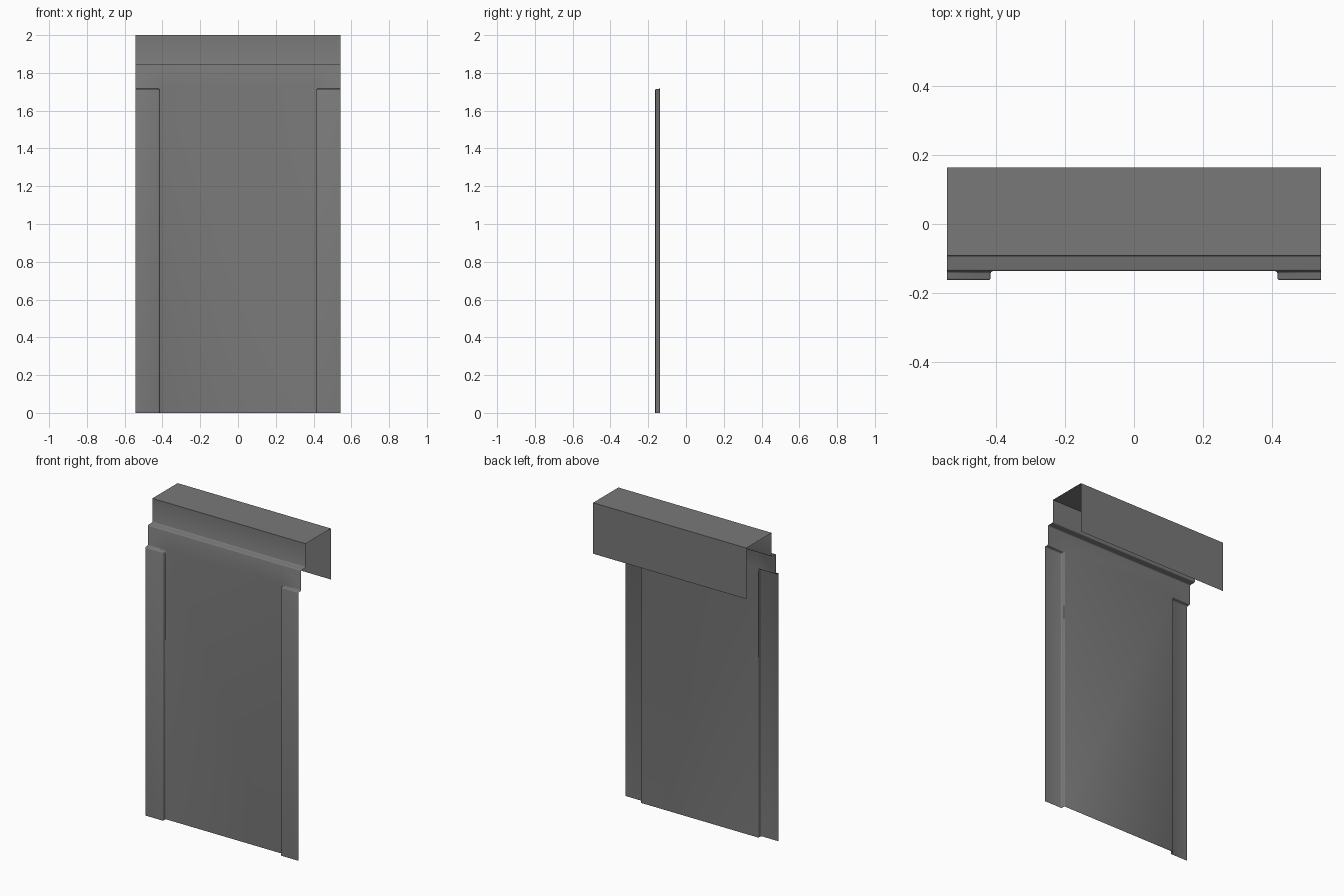
import bpy, bmesh, math

if "Cube" in bpy.data.objects:
    bpy.data.objects.remove(bpy.data.objects["Cube"])

W, XI = 0.542, 0.416            # half width, inner edge of side strips
YB, YT, YP, YF = 0.164, -0.091, -0.137, -0.163   # back, hood front, panel, strip front
ZTOP, ZBACK, ZLEDGE, ZSTRIP = 2.0, 1.674, 1.847, 1.716

bm = bmesh.new()

def quad(*pts):
    bm.faces.new([bm.verts.new(p) for p in pts])

def sweep(profile, x0, x1):
    # sheet strip: yz profile stretched from x0 to x1
    for (ya, za), (yb, zb) in zip(profile, profile[1:]):
        quad((x0, ya, za), (x1, ya, za), (x1, yb, zb), (x0, yb, zb))

# hood, ledge and upper panel share one profile; lower part differs per column
hood = [(YB, ZBACK), (YB, ZTOP), (YT, ZTOP), (YT, ZLEDGE), (YP, ZLEDGE), (YP, ZSTRIP)]
sweep(hood + [(YP, 0)], -XI, XI)
for s in (-1, 1):
    sweep(hood + [(YF, ZSTRIP), (YF, 0)], s * XI, s * W)
    # inner return wall of the raised strip
    quad((s * XI, YP, 0), (s * XI, YF, 0), (s * XI, YF, ZSTRIP), (s * XI, YP, ZSTRIP))

bmesh.ops.remove_doubles(bm, verts=bm.verts, dist=1e-5)
bmesh.ops.recalc_face_normals(bm, faces=bm.faces)
# make the top face point up
top = max(bm.faces, key=lambda f: f.calc_center_median().z)
if top.normal.z < 0:
    bmesh.ops.reverse_faces(bm, faces=bm.faces)

# soften folds of the ledge and strips, keep the hood corners crisp
folds = [e for e in bm.edges if len(e.link_faces) == 2
         and e.calc_face_angle() > math.radians(30)
         and max(v.co.z for v in e.verts) < 1.9]
bmesh.ops.bevel(bm, geom=folds, offset=0.006, segments=2, profile=0.5,
                affect='EDGES', clamp_overlap=True)

me = bpy.data.meshes.new("folded_panel")
bm.to_mesh(me)
bm.free()
ob = bpy.data.objects.new("folded_panel", me)
bpy.context.collection.objects.link(ob)
bpy.context.view_layer.objects.active = ob
ob.select_set(True)
bpy.ops.object.shade_smooth_by_angle(angle=math.radians(50))

# dark grey sheet
mat = bpy.data.materials.new("dark_sheet")
mat.diffuse_color = (0.19, 0.19, 0.19, 1)
mat.use_nodes = True
mat.node_tree.nodes["Principled BSDF"].inputs["Base Color"].default_value = mat.diffuse_color
me.materials.append(mat)
